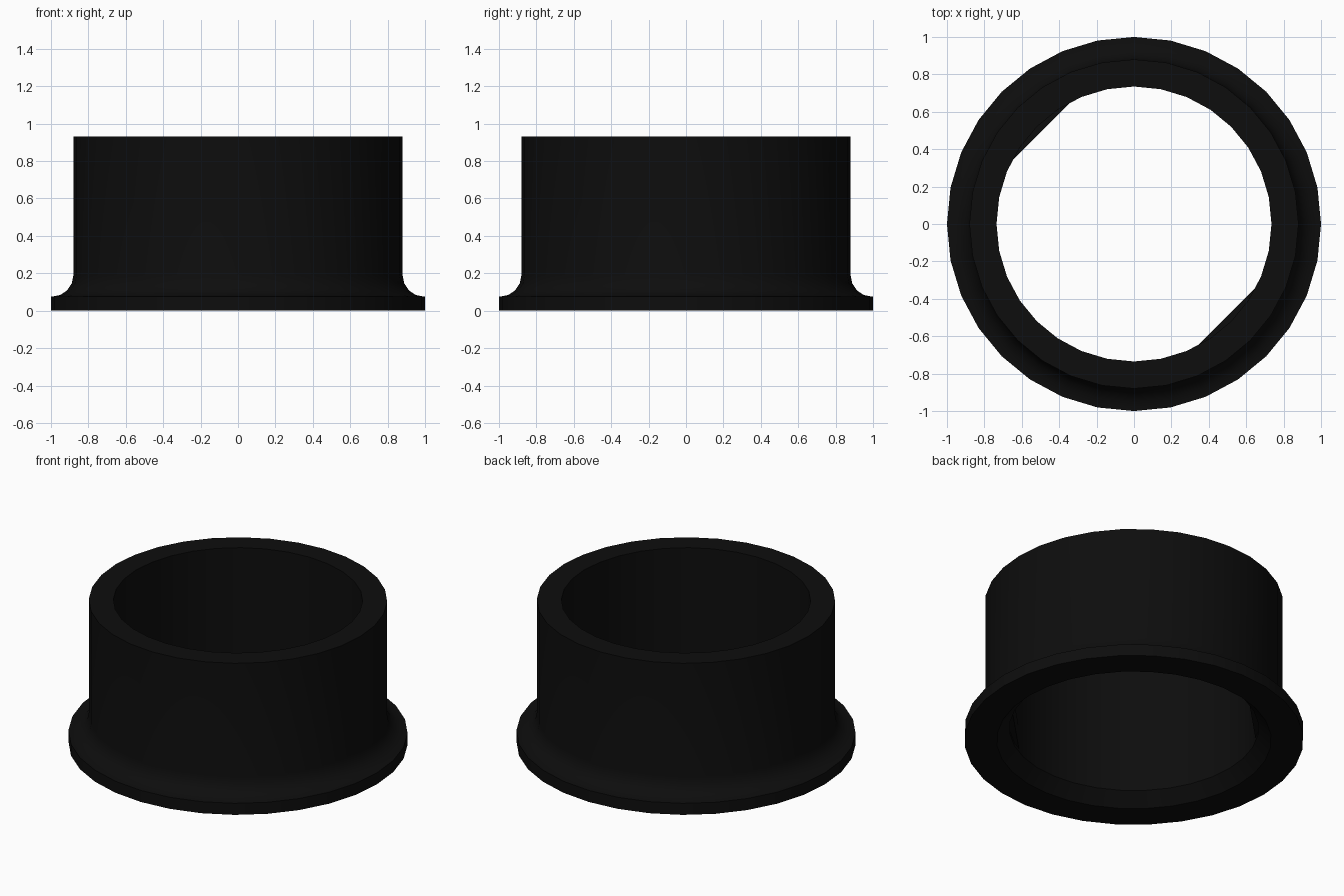
import bpy, bmesh, math
from mathutils import Matrix

if "Cube" in bpy.data.objects:
    bpy.data.objects.remove(bpy.data.objects["Cube"])

SIDES = 32

black = bpy.data.materials.new("black_plastic")
black.diffuse_color = (0.004, 0.004, 0.004, 1)
black.use_nodes = True
black.node_tree.nodes["Principled BSDF"].inputs["Base Color"].default_value = black.diffuse_color


def finish(bm, name):
    bmesh.ops.recalc_face_normals(bm, faces=bm.faces)
    mesh = bpy.data.meshes.new(name)
    bm.to_mesh(mesh)
    bm.free()
    obj = bpy.data.objects.new(name, mesh)
    bpy.context.collection.objects.link(obj)
    mesh.materials.append(black)
    return obj


def lathe(name, profile):
    """Revolve a closed (radius, height) profile around z."""
    bm = bmesh.new()
    rings = []
    for i in range(SIDES):
        a = 2 * math.pi * i / SIDES
        rings.append([bm.verts.new((r * math.cos(a), r * math.sin(a), z))
                      for r, z in profile])
    n = len(profile)
    for i in range(SIDES):
        a, b = rings[i], rings[(i + 1) % SIDES]
        for j in range(n):
            k = (j + 1) % n
            bm.faces.new((a[j], b[j], b[k], a[k]))
    return finish(bm, name)


def clip(name, angle):
    """Flat-faced retaining clip set into the inner wall."""
    bm = bmesh.new()
    bmesh.ops.create_cube(bm, size=1)
    bm.transform(Matrix.Rotation(angle, 4, 'Z')
                 @ Matrix.Translation((0.745, 0, 0.17))
                 @ Matrix.Diagonal((0.09, 0.45, 0.14, 1)))
    return finish(bm, name)


# Collar: flange, concave fillet, straight wall, bore with flared mouth
fillet = [(0.995 - 0.115 * math.sin(t), 0.19 - 0.115 * math.cos(t))
          for t in (i * math.pi / 8 for i in range(5))]
profile = ([(0.81, 0), (1, 0), (1, 0.075)] + fillet
           + [(0.88, 0.93), (0.735, 0.93), (0.735, 0.08)])
collar = lathe("flanged_collar", profile)
bpy.context.view_layer.objects.active = collar
collar.select_set(True)
bpy.ops.object.shade_smooth_by_angle(angle=math.radians(30))

# Two opposed clips on the diagonal
clip("clip_back_left", math.radians(135))
clip("clip_front_right", math.radians(-45))
